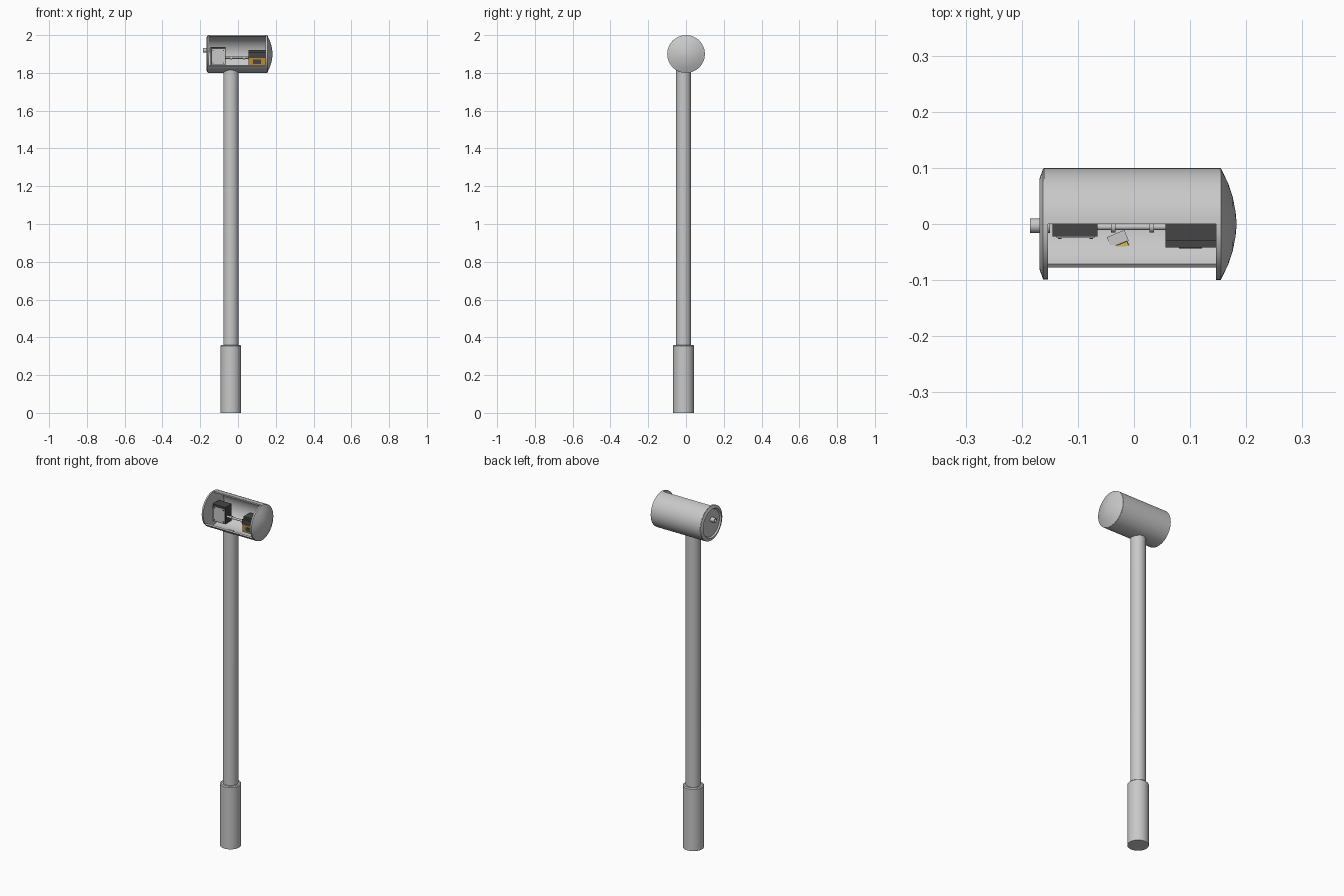
import bpy, bmesh, math
from mathutils import Matrix

if "Cube" in bpy.data.objects:
    bpy.data.objects.remove(bpy.data.objects["Cube"])


def material(name, rgb):
    m = bpy.data.materials.new(name)
    m.diffuse_color = (*rgb, 1)
    m.use_nodes = True
    m.node_tree.nodes["Principled BSDF"].inputs["Base Color"].default_value = m.diffuse_color
    return m


GREY = material("light grey", (0.58, 0.58, 0.58))
DARK = material("charcoal", (0.06, 0.06, 0.06))
ORANGE = material("amber", (0.50, 0.25, 0.03))
YELLOW = material("yellow", (0.68, 0.50, 0.08))


def finish(name, bm, mat, smooth=True):
    bmesh.ops.recalc_face_normals(bm, faces=bm.faces)
    me = bpy.data.meshes.new(name)
    bm.to_mesh(me)
    bm.free()
    me.materials.append(mat)
    ob = bpy.data.objects.new(name, me)
    bpy.context.collection.objects.link(ob)
    if smooth:
        bpy.ops.object.select_all(action='DESELECT')
        bpy.context.view_layer.objects.active = ob
        ob.select_set(True)
        bpy.ops.object.shade_smooth_by_angle(angle=math.radians(30))
    return ob


def lathe_x(name, profile, cy, cz, mat, start=0, end=360, segs=48, closed=False):
    """Turn (x, radius) points about a line along x; angle 0 is up, 90 is front."""
    bm = bmesh.new()
    full = end - start == 360
    rings = []
    for i in range(segs if full else segs + 1):
        a = math.radians(start + (end - start) * i / segs)
        rings.append([bm.verts.new((x, cy - r * math.sin(a), cz + r * math.cos(a)))
                      for x, r in profile])
    n = len(profile)
    for i in range(segs):
        p, q = rings[i], rings[(i + 1) % len(rings)]
        for j in range(n if closed else n - 1):
            k = (j + 1) % n
            bm.faces.new((p[j], p[k], q[k], q[j]))
    if not full:
        bm.faces.new(rings[0])
        bm.faces.new(rings[-1])
    else:
        bmesh.ops.remove_doubles(bm, verts=bm.verts, dist=1e-5)
    return finish(name, bm, mat)


def box(name, x, y, z, mat, turn=0):
    bm = bmesh.new()
    c = [(a + b) / 2 for a, b in (x, y, z)]
    s = [b - a for a, b in (x, y, z)]
    m = Matrix.Translation(c) @ Matrix.Rotation(math.radians(turn), 4, 'Z') @ Matrix.Diagonal((*s, 1))
    bmesh.ops.create_cube(bm, size=1, matrix=m)
    return finish(name, bm, mat, False)


def post(name, radius, z0, z1, mat):
    bm = bmesh.new()
    bmesh.ops.create_cone(bm, cap_ends=True, segments=32, radius1=radius, radius2=radius,
                          depth=z1 - z0, matrix=Matrix.Translation((-0.038, -0.013, (z0 + z1) / 2)))
    return bm


CZ = 1.9

# Head shell, open from the top round to the lower front
lathe_x("head_shell", [(-0.16, 0.1), (0.152, 0.1), (0.152, 0.092), (-0.16, 0.092)],
        0, CZ, GREY, 129, 360, 40, True)
# Left end cap with a chamfered rim and recessed face
lathe_x("left_cap", [(-0.153, 0), (-0.153, 0.0985), (-0.162, 0.0985), (-0.168, 0.082),
                     (-0.160, 0.076), (-0.160, 0)], 0, CZ, GREY)
# Right end cap, domed
lathe_x("domed_cap", [(0.146, 0), (0.146, 0.0995), (0.155, 0.0995), (0.168, 0.072),
                      (0.176, 0.048), (0.181, 0.022), (0.183, 0)], 0, CZ, GREY)
# Socket stub on the left
lathe_x("socket", [(-0.15, 0), (-0.15, 0.013), (-0.185, 0.013), (-0.185, 0.008),
                   (-0.175, 0.008), (-0.175, 0)], -0.003, 1.92, GREY, segs=24)

# Pole, its top trimmed to follow the shell's curve
bm = post("pole", 0.04, 0.35, 1.82, GREY)
bmesh.ops.delete(bm, geom=[f for f in bm.faces if len(f.verts) > 4 and f.calc_center_median().z > 1],
                 context='FACES_ONLY')
for v in bm.verts:
    if v.co.z > 1:
        v.co.z = CZ - math.sqrt(0.096 ** 2 - v.co.y ** 2)
finish("pole", bm, GREY)

# Grip with a small shoulder at the top
bm = post("grip", 0.055, 0, 0.36, GREY)
top = [e for e in bm.edges if all(v.co.z > 0.3 for v in e.verts)]
bmesh.ops.bevel(bm, geom=top, offset=0.005, segments=1, affect='EDGES')
finish("grip", bm, GREY)

# Left motor block with front plate and corner screws
box("left_block", (-0.145, -0.065), (-0.022, 0.036), (1.84, 1.937), DARK)
box("left_block_plate", (-0.138, -0.070), (-0.025, -0.021), (1.845, 1.926), GREY)
for i, x in enumerate((-0.132, -0.076)):
    for j, z in enumerate((1.852, 1.919)):
        box(f"plate_screw_{i}{j}", (x - 0.003, x + 0.003), (-0.027, -0.024), (z - 0.003, z + 0.003), DARK)

# Drive rod with collars
lathe_x("drive_rod", [(-0.07, 0), (-0.07, 0.006), (0.06, 0.006), (0.06, 0)], -0.005, 1.88, GREY, segs=20)
for i, x in enumerate((-0.037, 0.032)):
    lathe_x(f"rod_collar_{i}", [(x - 0.004, 0), (x - 0.004, 0.01), (x + 0.004, 0.01), (x + 0.004, 0)],
            -0.005, 1.88, GREY, segs=20)

# Right unit: dark upper half, amber lower half with dark window
box("right_unit_back", (0.056, 0.147), (-0.030, 0.03), (1.88, 1.922), DARK)
box("right_unit_front", (0.056, 0.147), (-0.042, -0.030), (1.88, 1.910), DARK)
box("right_unit_base", (0.056, 0.147), (-0.041, 0.03), (1.838, 1.88), ORANGE)
box("right_unit_window", (0.080, 0.121), (-0.044, -0.040), (1.848, 1.870), DARK)

# Small turned connector on the floor with a yellow contact
box("floor_connector", (-0.044, -0.010), (-0.047, -0.016), (1.806, 1.816), GREY, 22)
box("connector_slot", (-0.037, -0.009), (-0.045, -0.034), (1.812, 1.8165), DARK, 22)
box("connector_contact", (-0.034, -0.011), (-0.043, -0.036), (1.813, 1.8175), YELLOW, 22)
